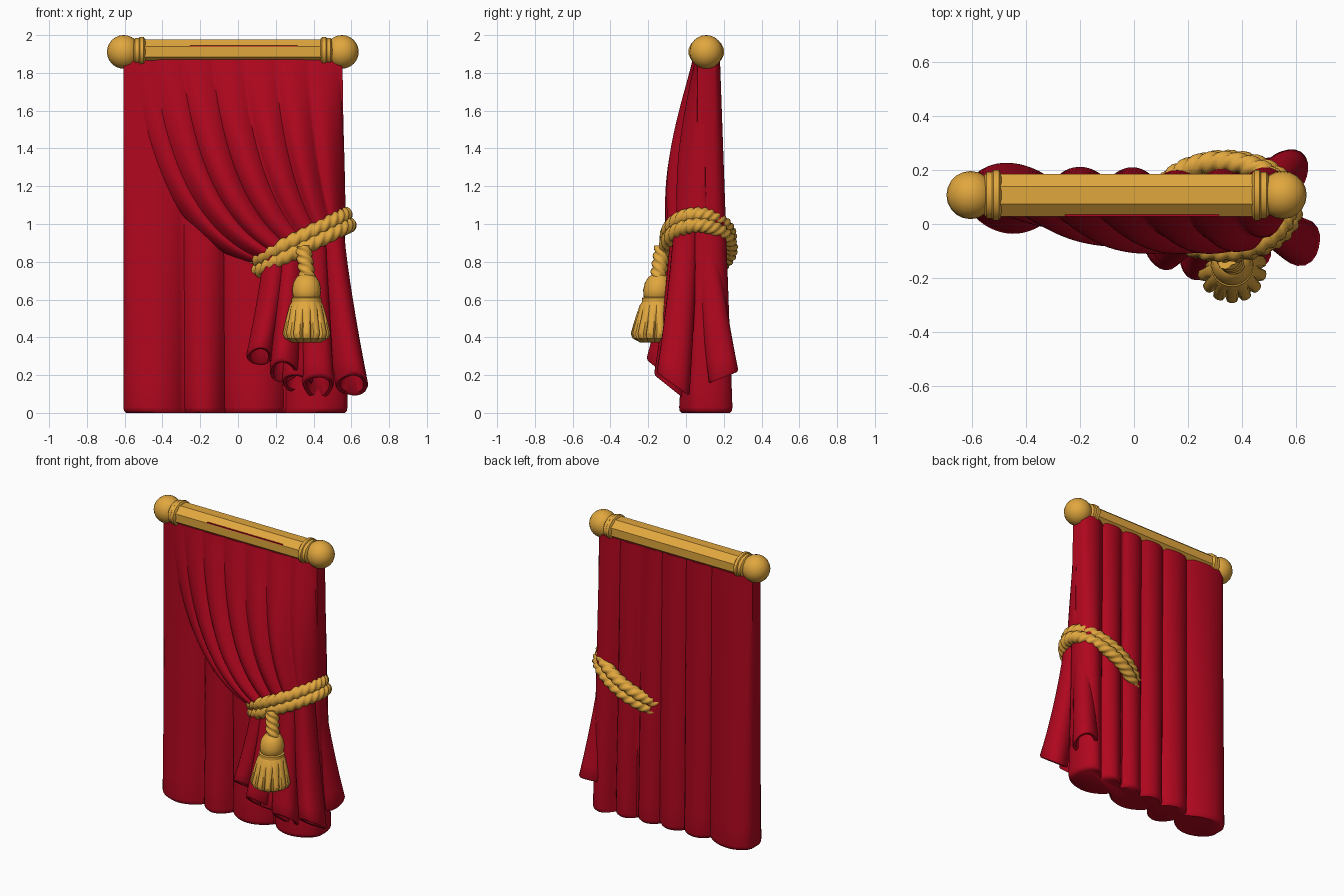
import bpy, bmesh
from math import sin, cos, pi, sqrt, radians
from mathutils import Vector

cube = bpy.data.objects.get("Cube")
if cube:
    bpy.data.objects.remove(cube)


def material(name, rgb):
    m = bpy.data.materials.new(name)
    m.use_nodes = True
    m.diffuse_color = (*rgb, 1)
    m.node_tree.nodes["Principled BSDF"].inputs["Base Color"].default_value = (*rgb, 1)
    return m


RED = material("crimson cloth", (0.43, 0.002, 0.013))
GOLD = material("gold", (0.75, 0.385, 0.048))


def lerp(a, b, t):
    return a + (b - a) * t


def loft(name, rings, mat, closed=False, angle=40):
    """Skin a list of equal rings; cap the ends unless the loft is closed."""
    bm = bmesh.new()
    vs = [[bm.verts.new(p) for p in ring] for ring in rings]
    n = len(vs[0])
    pairs = list(zip(vs, vs[1:])) + ([(vs[-1], vs[0])] if closed else [])
    for a, b in pairs:
        for i in range(n):
            j = (i + 1) % n
            bm.faces.new((a[i], a[j], b[j], b[i]))
    if not closed:
        bm.faces.new(vs[0])
        bm.faces.new(vs[-1])
    bmesh.ops.recalc_face_normals(bm, faces=bm.faces[:])
    mesh = bpy.data.meshes.new(name)
    bm.to_mesh(mesh)
    bm.free()
    mesh.materials.append(mat)
    ob = bpy.data.objects.new(name, mesh)
    bpy.context.collection.objects.link(ob)
    bpy.ops.object.select_all(action='DESELECT')
    ob.select_set(True)
    bpy.context.view_layer.objects.active = ob
    bpy.ops.object.shade_smooth_by_angle(angle=radians(angle))


def lathe_x(name, profile, n, angle):
    """Turn (x, radius) pairs about the rod axis."""
    rings = [[(x, 0.107 + r * cos(2 * pi * (i + .5) / n),
               1.912 + 0.84 * r * sin(2 * pi * (i + .5) / n)) for i in range(n)]
             for x, r in profile]
    loft(name, rings, GOLD, angle=angle)


# Rod, collars and ball finials
lathe_x("rod", [(-0.53, 0.085), (0.48, 0.085)], 8, 20)
for side, cx, s in (("right", -0.605, 1), ("left", 0.55, -1)):
    bpy.ops.mesh.primitive_uv_sphere_add(segments=20, ring_count=12, radius=0.089,
                                         location=(cx, 0.107, 1.911))
    ball = bpy.context.object
    ball.name = side + "_finial"
    ball.data.materials.append(GOLD)
    bpy.ops.object.shade_smooth_by_angle(angle=radians(40))
    for k, (off, r) in enumerate(((0.07, 0.088), (0.095, 0.095))):
        x = cx + s * off
        lathe_x(f"{side}_collar_{k + 1}",
                [(x - .02, r - .016), (x - .01, r), (x + .01, r), (x + .02, r - .016)], 16, 40)

# Sliver of cloth showing along the rod
bpy.ops.mesh.primitive_cube_add(size=1, location=(0.03, 0.031, 1.943))
bpy.context.object.name = "cloth_edge"
bpy.context.object.dimensions = (0.57, 0.008, 0.006)
bpy.context.object.data.materials.append(RED)


# Hanging back panel: soft round flutes between uneven creases, deeper towards the hem
FRONT_CREASES = (0, 0.27, 0.45, 0.72, 1)
BACK_CREASES = (0, 0.26, 0.43, 0.58, 0.72, 0.86, 1)


def flute(t, creases, power):
    for a, b in zip(creases, creases[1:]):
        if t <= b:
            return max(0, sin(pi * (t - a) / (b - a))) ** power
    return 0


def panel_ring(z, shrink=0.0):
    d = max(0, 1 - z / 1.87)
    m = 84
    front, back = [], []
    for i in range(m + 1):
        t = i / m
        x = lerp(-0.607 + shrink, lerp(0.553, 0.58, d) - shrink, t)
        yf = 0.062 - lerp(0.012, 0.1, d ** 1.3) * flute(t, FRONT_CREASES, 0.6) + shrink
        swell = 0.035 + 0.16 * (t - 0.45) ** 2
        yb = 0.15 + lerp(0.03, swell + 0.025, d) * flute(t, BACK_CREASES, 0.6) - shrink
        front.append((x, yf, z))
        back.append((x, yb, z))
    return front + back[::-1]


loft("back_panel", [panel_ring(0, 0.015), panel_ring(0.012, 0.003)]
     + [panel_ring(lerp(0.03, 1.87, k / 14)) for k in range(15)], RED, angle=45)


# Swept drape: pleats run from the rod in a curve to the tie
def drape_ring(v):
    m = 105
    front, back = [], []
    a, b, c = (1 - v) ** 2, 2 * v * (1 - v), v * v
    for i in range(m + 1):
        u = i / m
        x = a * lerp(-0.575, 0.545, u) + b * lerp(-0.46, 0.565, u) + c * lerp(0.11, 0.57, u)
        z = a * 1.87 + b * lerp(0.91, 1.4, u) + c * lerp(0.77, 1.02, u)
        edge = min(1, 1.15 * sqrt(max(0, sin(pi * u))))
        pleat = (0.01 + 0.034 * sin(pi * v * 0.95)) * abs(sin(pi * 7 * u ** 0.9)) ** 0.8
        y = lerp(0.045, -0.08, v) - 0.035 * sin(pi * v) - pleat
        front.append((x, lerp(0.07, y, edge), z))
        back.append((x, lerp(0.1, 0.1 + 0.05 * c, edge), z))
    return front + back[::-1]


loft("swept_drape", [drape_ring(k / 24) for k in range(25)], RED, angle=45)


# Flared folds below the tie, with hollow slanted ends
def fold(name, start, end, r0, r1, slant):
    n = 20
    s, e = Vector(start), Vector(end)

    def ring(t, scale=1.0, lift=0.0):
        c = s.lerp(e, t)
        c.x = lerp(s.x, e.x, t ** 1.3)
        c.y = lerp(s.y, e.y, t ** 1.2)
        r = lerp(r0, r1, t) * scale
        pts = []
        for i in range(n):
            q = 2 * pi * i / n
            k = 1 + 0.06 * cos(3 * q + s.x * 20)
            dx, dy = r * k * cos(q), r * k * sin(q)
            pts.append(c + Vector((dx, dy, dy * slant * t ** 3 + lift)))
        return pts

    rings = [ring(k / 9) for k in range(10)]
    rings += [ring(1, 0.93, -0.012), ring(1, 0.72, -0.008), ring(1, 0.62, 0.1)]
    loft(name, rings, RED, angle=45)


FOLDS = [
    ((0.20, -0.03, 0.84), (0.115, -0.10, 0.31), 0.065, 0.068, -0.7),
    ((0.28, -0.03, 0.88), (0.24, -0.13, 0.23), 0.065, 0.075, -0.8),
    ((0.33, 0.00, 0.90), (0.31, -0.06, 0.17), 0.07, 0.08, -0.6),
    ((0.40, -0.02, 0.92), (0.425, -0.09, 0.15), 0.07, 0.083, -0.8),
    ((0.50, 0.00, 0.96), (0.605, -0.065, 0.16), 0.065, 0.087, -0.7),
    ((0.50, 0.10, 0.98), (0.57, 0.20, 0.20), 0.06, 0.078, 0.4),
]
for k, f in enumerate(FOLDS):
    fold(f"lower_fold_{k + 1}", *f)


# Twisted cord: a three-lobed section that spins along the path
def cord(name, path, r, turns, closed):
    n, m = 18, len(path)
    rings = []
    for k, p in enumerate(path):
        if closed:
            tan = path[(k + 1) % m] - path[k - 1]
        else:
            tan = path[min(k + 1, m - 1)] - path[max(k - 1, 0)]
        tan.normalize()
        ref = Vector((0, 0, 1)) if closed else Vector((1, 0, 0))
        nrm = (ref - tan * ref.dot(tan)).normalized()
        bi = tan.cross(nrm)
        spin = 2 * pi * turns * k / m
        ring = []
        for i in range(n):
            q = 2 * pi * i / n
            rr = r * (0.7 + 0.32 * abs(cos(1.5 * (q + spin))))
            ring.append(p + (nrm * cos(q) + bi * sin(q)) * rr)
        rings.append(ring)
    loft(name, rings, GOLD, closed, angle=50)


def tie_path(lift, grow):
    pts = []
    for k in range(200):
        q = 2 * pi * k / 200
        pts.append(Vector((0.335 - 0.3 * lift + (0.24 + grow) * cos(q),
                           0.065 + (0.165 + grow) * sin(q),
                           0.9 + 0.122 * cos(q) + lift)))
    return pts


cord("tie_cord_upper", tie_path(0.028, 0), 0.041, 10, True)
cord("tie_cord_lower", tie_path(-0.028, 0.004), 0.041, 10, True)

# Tassel: hanging cord, round head and pleated skirt
top, bottom = Vector((0.345, -0.125, 0.88)), Vector((0.37, -0.15, 0.70))
cord("tassel_cord", [top.lerp(bottom, i / 30) for i in range(31)], 0.044, 1.5, False)


def tassel_part(name, profile, pleats, depth, n):
    rings = []
    for z, r, w in profile:
        ring = []
        for i in range(n):
            q = 2 * pi * i / n
            rr = r * (1 - depth * w * (1 - abs(sin(q * pleats / 2)) ** 0.35))
            ring.append((0.363 + rr * cos(q), lerp(-0.165, -0.145, (z - 0.4) * 3) + rr * sin(q), z))
        rings.append(ring)
    loft(name, rings, GOLD, angle=35)


tassel_part("tassel_head", [(0.735, 0.03, 0), (0.72, 0.052, 0), (0.69, 0.07, 0), (0.65, 0.077, 0),
                            (0.615, 0.072, 0), (0.60, 0.06, 0)], 1, 0, 24)
tassel_part("tassel_band", [(0.615, 0.065, 0), (0.608, 0.08, 0), (0.588, 0.08, 0),
                            (0.58, 0.065, 0)], 1, 0, 24)
tassel_part("tassel_skirt", [(0.60, 0.07, 0), (0.57, 0.09, 0.1), (0.52, 0.105, 0.6),
                             (0.46, 0.12, 1), (0.42, 0.129, 1), (0.395, 0.118, 0.8),
                             (0.372, 0.075, 0.3)], 14, 0.16, 84)
